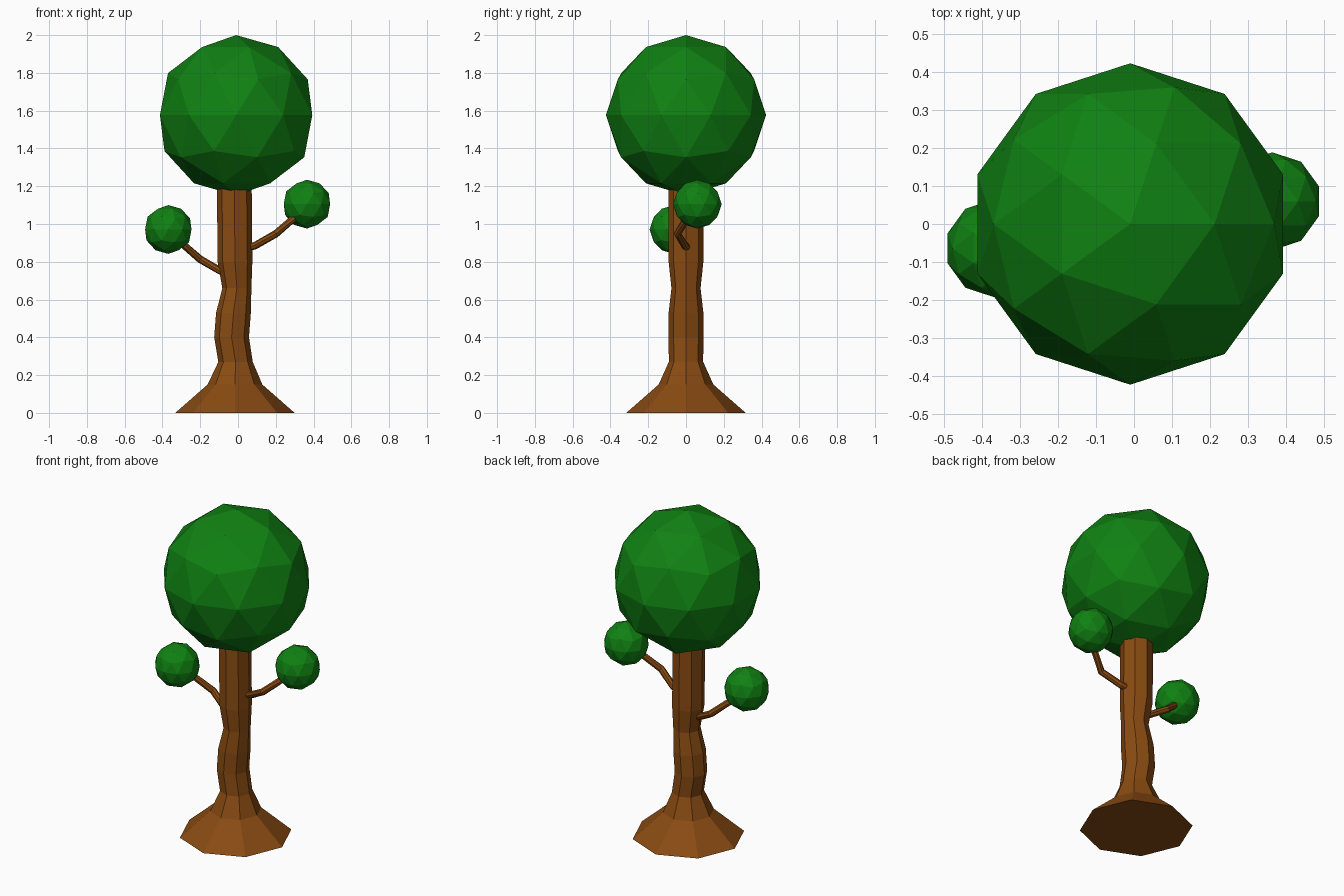
import bpy, bmesh, math
from mathutils import Vector

if "Cube" in bpy.data.objects:
    bpy.data.objects.remove(bpy.data.objects["Cube"])


def material(name, color):
    m = bpy.data.materials.new(name)
    m.diffuse_color = color
    m.use_nodes = True
    m.node_tree.nodes["Principled BSDF"].inputs["Base Color"].default_value = m.diffuse_color
    return m


bark = material("bark", (0.25, 0.07, 0.006, 1))
leaf = material("leaf", (0.005, 0.22, 0.006, 1))


def finish(name, bm, mat):
    bmesh.ops.recalc_face_normals(bm, faces=bm.faces)
    me = bpy.data.meshes.new(name)
    bm.to_mesh(me)
    bm.free()
    me.materials.append(mat)
    ob = bpy.data.objects.new(name, me)
    bpy.context.collection.objects.link(ob)
    return ob


def loft(name, rings, sides, mat):
    """Skin rings given as (centre, radius, axis_u, axis_v) and cap both ends."""
    bm = bmesh.new()
    loops = []
    for c, r, u, v in rings:
        angles = [2 * math.pi * i / sides for i in range(sides)]
        loops.append([bm.verts.new(c + r * (math.cos(a) * u + math.sin(a) * v)) for a in angles])
    for a, b in zip(loops, loops[1:]):
        for i in range(sides):
            j = (i + 1) % sides
            bm.faces.new((a[i], a[j], b[j], b[i]))
    bm.faces.new(loops[0])
    bm.faces.new(loops[-1])
    return finish(name, bm, mat)


def foliage(name, centre, radius):
    bm = bmesh.new()
    bmesh.ops.create_icosphere(bm, subdivisions=2, radius=radius)
    bmesh.ops.translate(bm, verts=bm.verts, vec=centre)
    return finish(name, bm, leaf)


def branch(name, points, radius):
    pts = [Vector(p) for p in points]
    rings = []
    for i, p in enumerate(pts):
        d = (pts[min(i + 1, len(pts) - 1)] - pts[max(i - 1, 0)]).normalized()
        u = d.cross(Vector((0, 0, 1))).normalized()
        rings.append((p, radius, u, d.cross(u)))
    return loft(name, rings, 8, bark)


# Trunk: flared eight-sided rings (height, x offset, radius)
profile = [(0, -0.016, 0.316), (0.15, -0.016, 0.145), (0.27, -0.013, 0.091),
           (0.40, -0.034, 0.092), (0.53, -0.024, 0.092), (0.66, -0.006, 0.077),
           (0.80, -0.016, 0.092), (1.25, -0.02, 0.092)]
X, Y = Vector((1, 0, 0)), Vector((0, 1, 0))
loft("trunk", [(Vector((x, 0, z)), r, X, Y) for z, x, r in profile], 8, bark)

# Main crown
foliage("crown", (-0.01, 0, 1.576), 0.424)

# Side branches with small leaf balls; the left one is turned half round and lower
path = [(0.03, 0.01, 0.87), (0.09, -0.005, 0.885), (0.20, -0.045, 0.948),
        (0.295, 0.005, 1.03), (0.34, 0.04, 1.08)]
for side, s, drop in (("right", 1, 0), ("left", -1, 0.135)):
    branch(side + "_branch", [(s * x, s * y, z - drop) for x, y, z in path], 0.02)
foliage("right_leaf_ball", (0.365, 0.06, 1.105), 0.129)
foliage("left_leaf_ball", (-0.369, -0.064, 0.971), 0.129)
